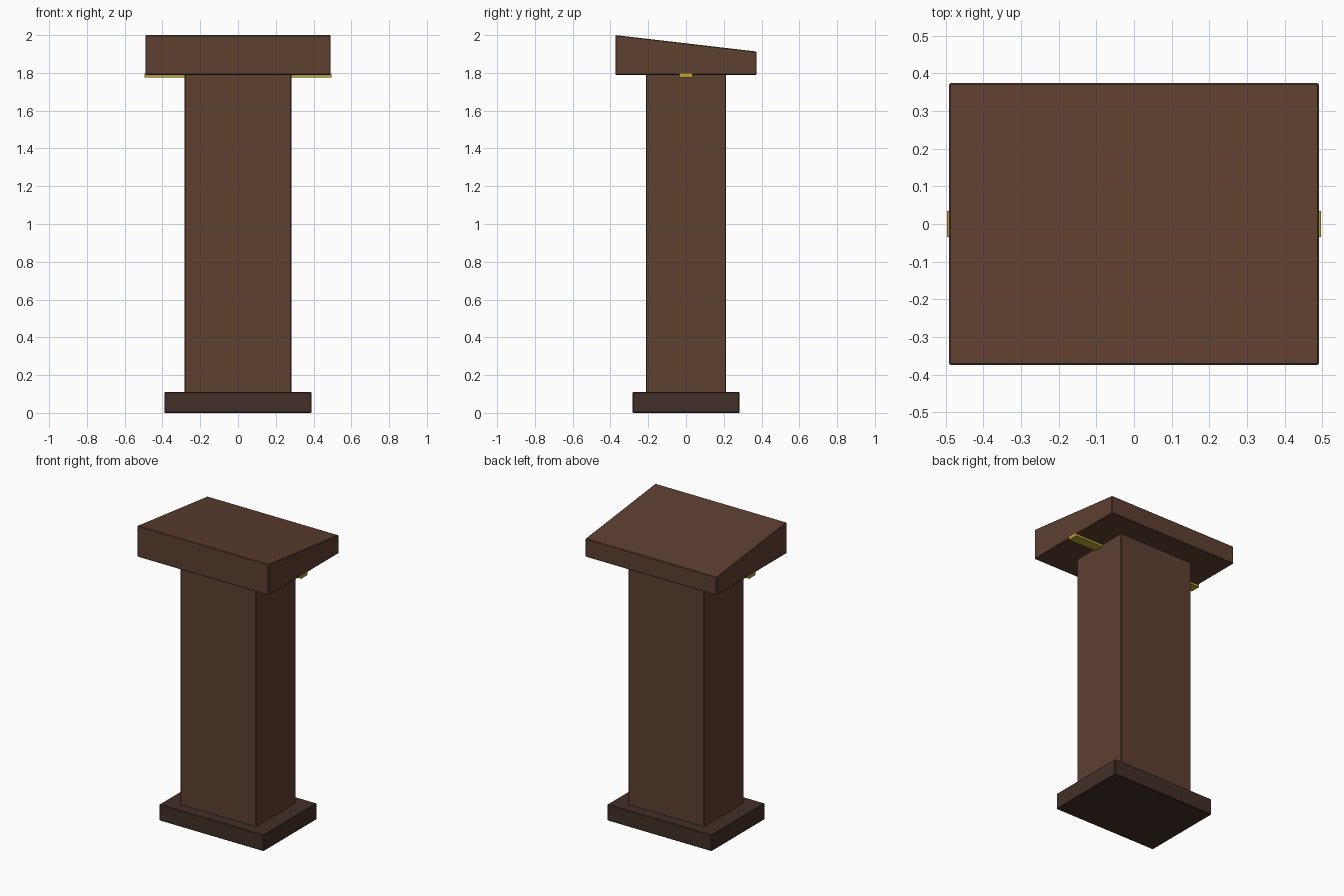
import bpy, bmesh

if "Cube" in bpy.data.objects:
    bpy.data.objects.remove(bpy.data.objects["Cube"])


def material(name, rgb):
    m = bpy.data.materials.new(name)
    m.diffuse_color = (*rgb, 1)
    m.use_nodes = True
    m.node_tree.nodes["Principled BSDF"].inputs["Base Color"].default_value = m.diffuse_color
    return m


wood = material("wood", (0.11, 0.05, 0.03))
dark_wood = material("dark_wood", (0.055, 0.029, 0.021))
brass = material("brass", (0.5, 0.36, 0.03))


def block(name, hx, hy, z0, z_front, mat, z_back=None, bevel=0.0):
    """Box centred on x and y; z_back lowers the rear top edge."""
    if z_back is None:
        z_back = z_front
    bm = bmesh.new()
    bmesh.ops.create_cube(bm, size=2)
    for v in bm.verts:
        top = z_front if v.co.y < 0 else z_back
        v.co = (v.co.x * hx, v.co.y * hy, top if v.co.z > 0 else z0)
    if bevel:
        bmesh.ops.bevel(bm, geom=bm.edges[:], offset=bevel, segments=1,
                        affect='EDGES', profile=0.5)
    me = bpy.data.meshes.new(name)
    bm.to_mesh(me)
    bm.free()
    me.materials.append(mat)
    ob = bpy.data.objects.new(name, me)
    bpy.context.collection.objects.link(ob)
    return ob


# Plinth and column
block("base", 0.39, 0.283, 0.0, 0.11, dark_wood, bevel=0.004)
block("column", 0.283, 0.212, 0.105, 1.795, wood, bevel=0.004)

# Sloped reading top, high at the front
block("sloped_top", 0.491, 0.374, 1.79, 2.0, wood, z_back=1.913, bevel=0.004)

# Brass strip under the top, its ends just past the edges
block("brass_strip", 0.496, 0.034, 1.775, 1.796, brass)
